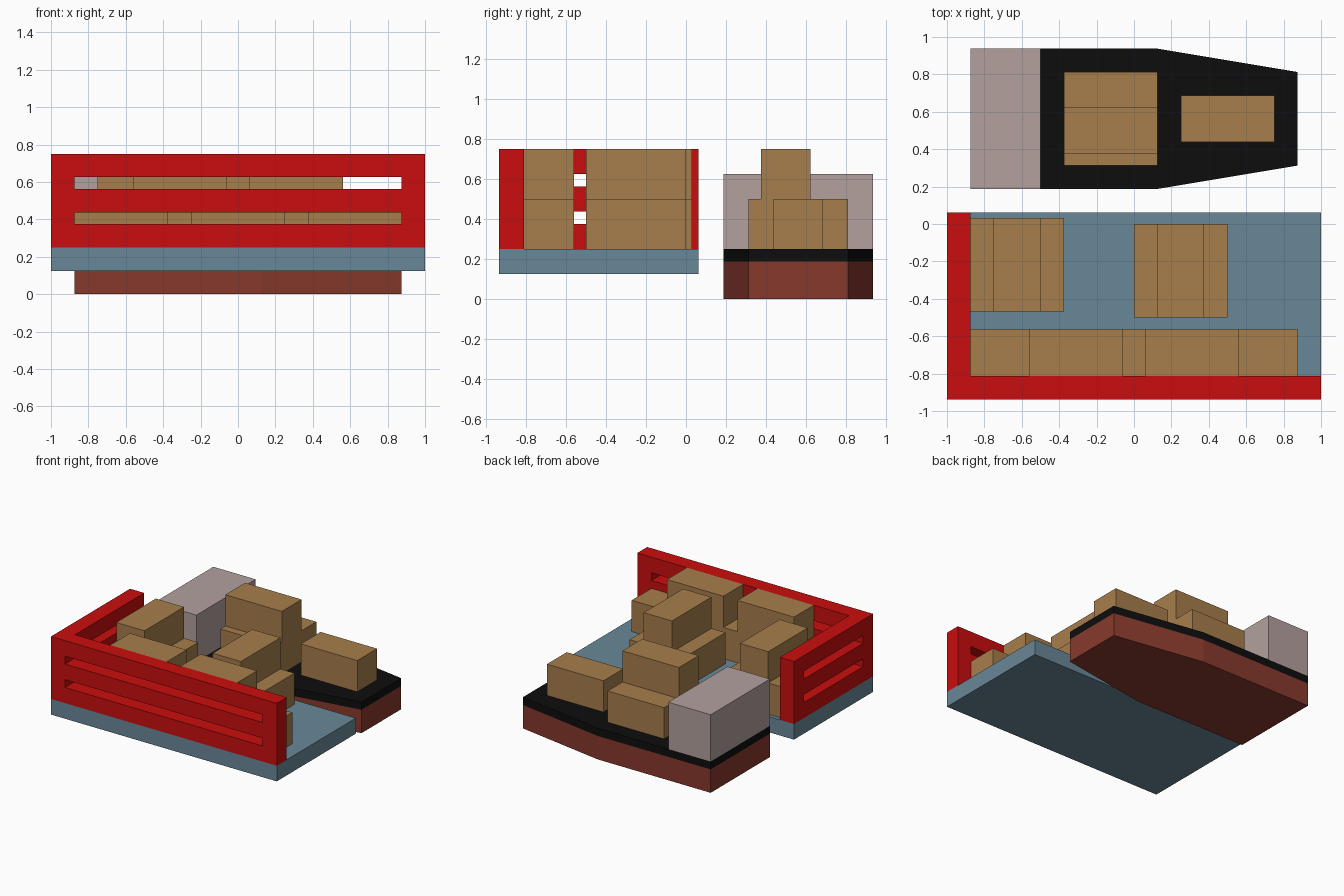
import bpy, bmesh

if "Cube" in bpy.data.objects:
    bpy.data.objects.remove(bpy.data.objects["Cube"])

U = 1 / 16  # everything sits on a sixteenth grid; sizes below are in these units


def material(name, r, g, b):
    lin = [c / 12.92 if c <= 0.04045 else ((c + 0.055) / 1.055) ** 2.4
           for c in (r / 255, g / 255, b / 255)]
    m = bpy.data.materials.new(name)
    m.diffuse_color = (*lin, 1)
    m.use_nodes = True
    m.node_tree.nodes["Principled BSDF"].inputs["Base Color"].default_value = m.diffuse_color
    return m


RED = material("red_paint", 202, 13, 14)
BLUE = material("blue_grey_dock", 105, 135, 152)
TAN = material("cardboard_tan", 167, 126, 76)
BLACK = material("black_deck", 13, 13, 13)
MAUVE = material("mauve_grey", 179, 161, 158)
HULL = material("hull_brown_red", 135, 57, 44)


def finish(bm, name, mat):
    bmesh.ops.recalc_face_normals(bm, faces=bm.faces[:])
    me = bpy.data.meshes.new(name)
    bm.to_mesh(me)
    bm.free()
    me.materials.append(mat)
    ob = bpy.data.objects.new(name, me)
    bpy.context.collection.objects.link(ob)
    return ob


def prism(name, outline, z0, z1, mat):
    """Extrude a plan outline from z0 to z1."""
    bm = bmesh.new()
    f = bm.faces.new([bm.verts.new((x * U, y * U, z0 * U)) for x, y in outline])
    ext = bmesh.ops.extrude_face_region(bm, geom=[f])
    top = [v for v in ext["geom"] if isinstance(v, bmesh.types.BMVert)]
    bmesh.ops.translate(bm, verts=top, vec=(0, 0, (z1 - z0) * U))
    return finish(bm, name, mat)


def block(name, x0, x1, y0, y1, z0, z1, mat):
    return prism(name, [(x0, y0), (x1, y0), (x1, y1), (x0, y1)], z0, z1, mat)


def cell_solid(name, cuts, filled, mat):
    """Build the outer skin of all filled cells of an uneven grid."""
    bm = bmesh.new()
    size = [len(c) - 1 for c in cuts]

    def solid(c):
        return all(0 <= c[a] < size[a] for a in range(3)) and filled(*c)

    for c in [(i, j, k) for i in range(size[0]) for j in range(size[1]) for k in range(size[2])]:
        if not solid(c):
            continue
        for a in range(3):
            for side in (0, 1):
                n = list(c)
                n[a] += 2 * side - 1
                if solid(n):
                    continue
                quad = []
                for du, dv in ((0, 0), (1, 0), (1, 1), (0, 1)):
                    p = list(c)
                    p[a] += side
                    p[(a + 1) % 3] += du
                    p[(a + 2) % 3] += dv
                    quad.append(bm.verts.new([cuts[b][p[b]] * U for b in range(3)]))
                bm.faces.new(quad)
    bmesh.ops.remove_doubles(bm, verts=bm.verts[:], dist=1e-4)
    bmesh.ops.recalc_face_normals(bm, faces=bm.faces[:])
    bmesh.ops.dissolve_limit(bm, angle_limit=0.01, verts=bm.verts[:], edges=bm.edges[:])
    return finish(bm, name, mat)


# Dock platform
block("dock_platform", -16, 16, -15, 1, 2, 4, BLUE)


# L-shaped railing wall: two long slots in each leg
def railing(i, j, k):
    slot_row = k in (1, 3)
    front, left = j == 0, i == 0
    if not (front or left):
        return False
    if slot_row and front and i == 1:
        return False
    return not (slot_row and left and j == 1)


cell_solid("railing_wall", [(-16, -14, 14, 16), (-15, -13, -1, 1), (4, 6, 7, 9, 10, 12)],
           railing, RED)

# Boat: hull, deck and stern cabin
plan = [(-14, 3), (2, 3), (14, 5), (14, 13), (2, 15), (-14, 15)]
prism("boat_hull", plan, 0, 3, HULL)
prism("boat_deck", plan, 3, 4, BLACK)
block("boat_cabin", -14, -8, 3, 15, 4, 10, MAUVE)

# Cargo boxes, 8 x 4 x 4: (x, y, z) of the low corner, then turned sideways or not
boxes = [(x, -13, 4, False) for x in (-14, -4, 6)]          # front row, lower
boxes += [(x, -13, 8, False) for x in (-9, 1)]              # front row, upper
for x, y in ((-14, -7.5), (0, -8)):                         # two dock stacks
    boxes += [(x, y, 4, True), (x + 4, y, 4, True), (x + 2, y, 8, True)]
boxes += [(-6, 5, 4, False), (-6, 9, 4, False), (-6, 6, 8, False)]  # boat stack
boxes += [(4, 7, 4, False)]                                 # bow box
for n, (x, y, z, turned) in enumerate(boxes, 1):
    w, d = (4, 8) if turned else (8, 4)
    block(f"cargo_box_{n:02d}", x, x + w, y, y + d, z, z + 4, TAN)
